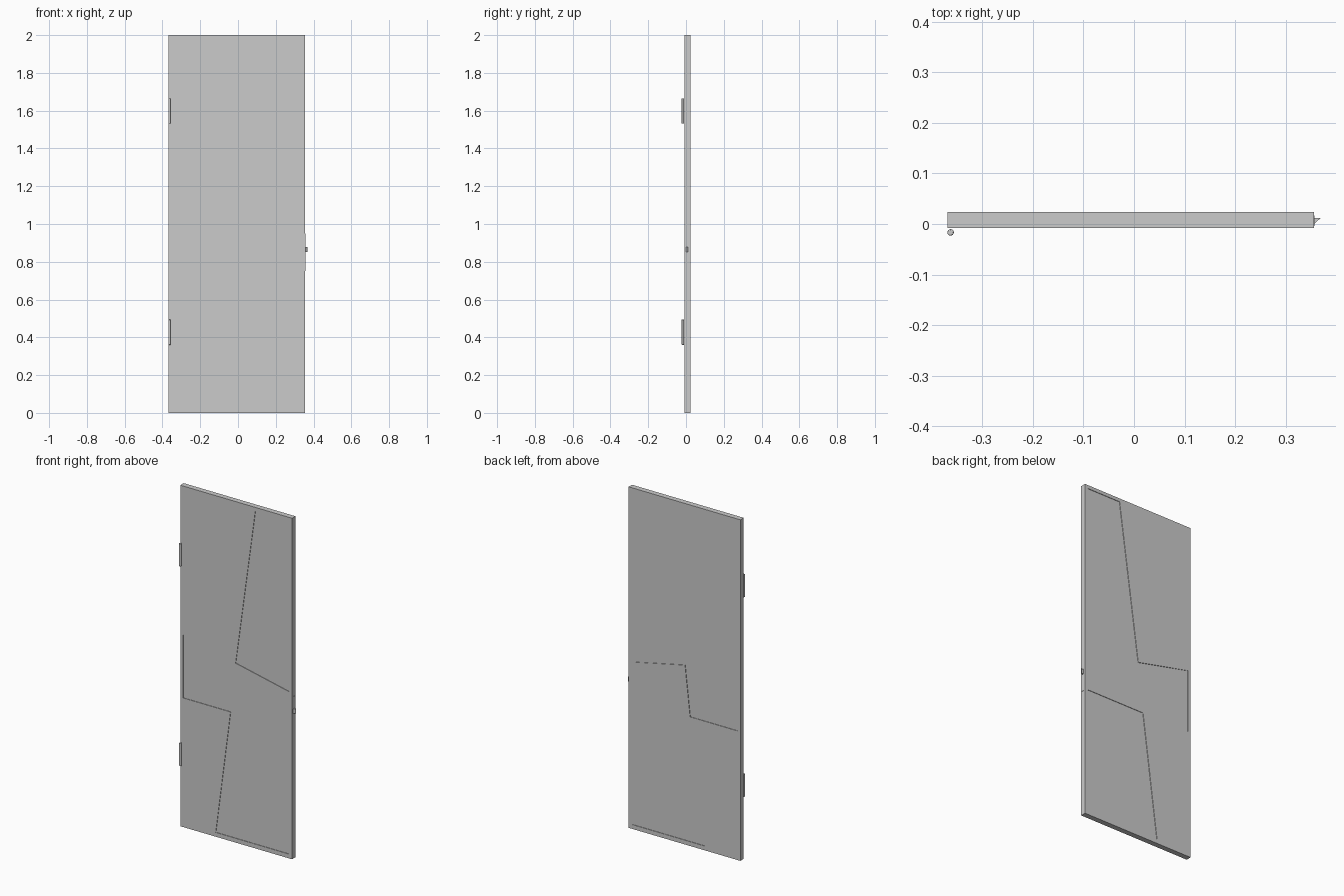
import bpy, bmesh
from mathutils import Vector

if "Cube" in bpy.data.objects:
    bpy.data.objects.remove(bpy.data.objects["Cube"])

LEFT, RIGHT = -0.369, 0.356      # slab edges in x
FRONT, BACK = -0.008, 0.0235     # slab faces in y
RECESS = 0.003


def finish(bm, name):
    mesh = bpy.data.meshes.new(name)
    bm.to_mesh(mesh)
    bm.free()
    obj = bpy.data.objects.new(name, mesh)
    bpy.context.collection.objects.link(obj)
    return obj


# Door slab: slanted panel grid on both faces, alternate panels sunk
mid_x = [-0.139, -0.139, -0.043, -0.01, 0.118, 0.118]
row_z = [0, 0.025, 0.757, None, 1.98, 2.0]
slant_z = [1.128, 1.128, 1.052, 0.978, 0.978]
sunk = {(1, 2), (2, 1), (2, 3)}

bm = bmesh.new()
grids, panels = [], []
for y in (FRONT, BACK):
    grid = [[bm.verts.new((x, y, slant_z[i] if row_z[j] is None else row_z[j]))
             for i, x in enumerate((LEFT, -0.35, mid_x[j], 0.335, RIGHT))]
            for j in range(6)]
    grids.append(grid)
    for j in range(5):
        for i in range(4):
            f = bm.faces.new((grid[j][i], grid[j][i + 1], grid[j + 1][i + 1], grid[j + 1][i]))
            if (i, j) in sunk:
                panels.append(f)
rim = ([(0, i) for i in range(4)] + [(j, 4) for j in range(5)]
       + [(5, i) for i in range(4, 0, -1)] + [(j, 0) for j in range(5, 0, -1)])
for (j, i), (l, k) in zip(rim, rim[1:] + rim[:1]):
    a, b = grids
    bm.faces.new((a[j][i], b[j][i], b[l][k], a[l][k]))
bmesh.ops.recalc_face_normals(bm, faces=bm.faces[:])
for f in bmesh.ops.extrude_discrete_faces(bm, faces=panels)["faces"]:
    f.normal_update()
    inward = 1 if f.calc_center_median().y < 0 else -1
    bmesh.ops.translate(bm, verts=f.verts[:], vec=Vector((0, inward * RECESS, 0)))
finish(bm, "door_slab")

# Hinge barrels
for name, z in (("lower_hinge", 0.427), ("upper_hinge", 1.598)):
    bpy.ops.mesh.primitive_cylinder_add(vertices=24, radius=0.0064, depth=0.134,
                                        location=(-0.3628, -0.0166, z))
    hinge = bpy.context.object
    hinge.name = name
    bevel = hinge.modifiers.new("rounded_ends", 'BEVEL')
    bevel.width = 0.002
    bevel.segments = 2
    bevel.limit_method = 'ANGLE'
    bpy.ops.object.shade_smooth_by_angle()

# Latch plate on the door edge
bpy.ops.mesh.primitive_cube_add(size=1, location=(RIGHT + 0.0003, 0.0065, 0.85))
plate = bpy.context.object
plate.name = "latch_plate"
plate.scale = (0.0016, 0.02, 0.2)

# Wedge-shaped latch bolt
bm = bmesh.new()
base = bm.faces.new([bm.verts.new((x, y, 0.851)) for x, y in
                     ((RIGHT, 0.0115), (0.369, 0.0115), (RIGHT, 0.0))])
top = bmesh.ops.extrude_face_region(bm, geom=[base])["geom"]
bmesh.ops.translate(bm, verts=[v for v in top if isinstance(v, bmesh.types.BMVert)],
                    vec=(0, 0, 0.028))
if len(bm.faces) == 4:
    bm.faces.new(bm.verts[:3])
bmesh.ops.recalc_face_normals(bm, faces=bm.faces[:])
finish(bm, "latch_bolt")
